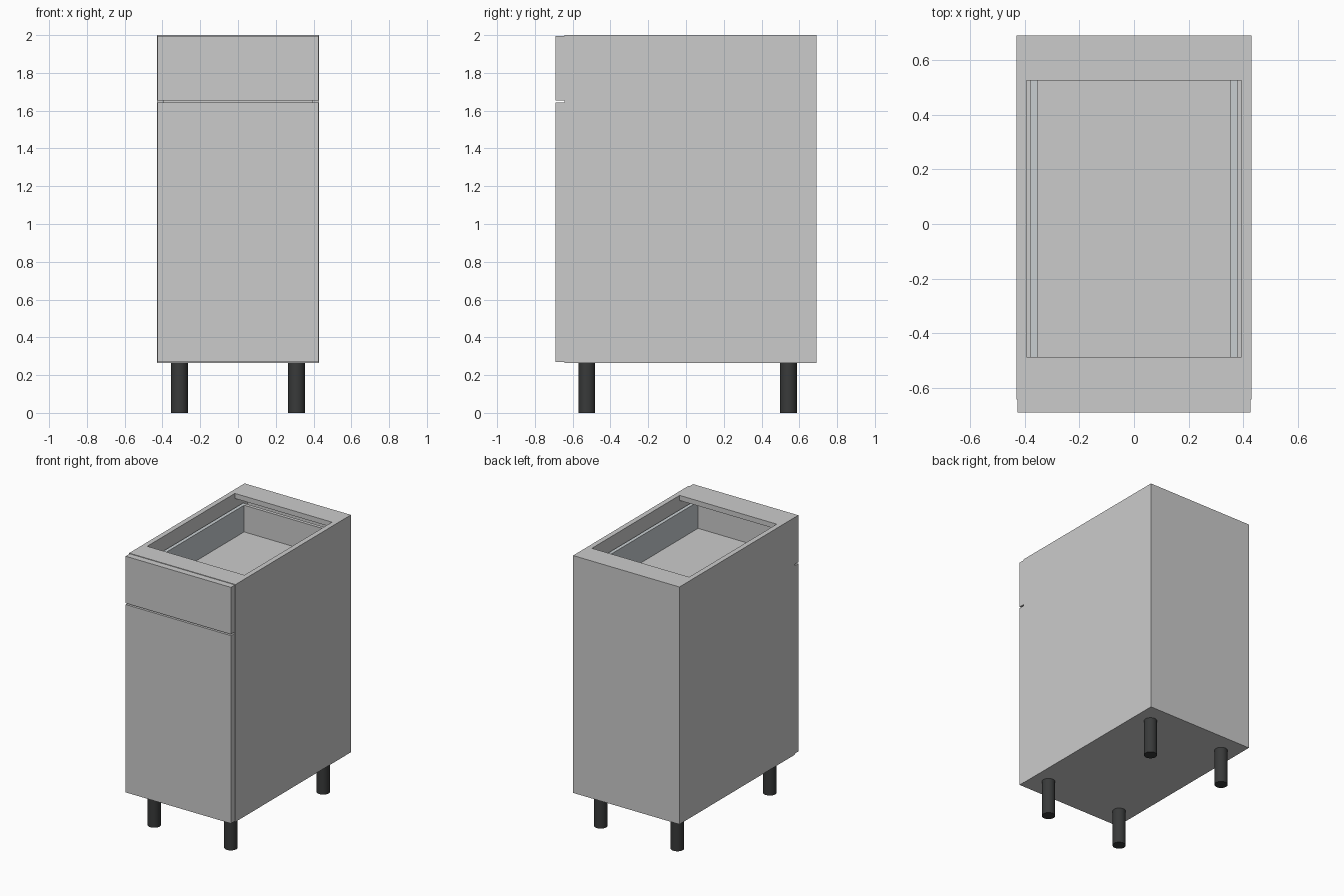
import bpy

if "Cube" in bpy.data.objects:
    bpy.data.objects.remove(bpy.data.objects["Cube"])


def material(name, color):
    m = bpy.data.materials.new(name)
    m.diffuse_color = (*color, 1)
    m.use_nodes = True
    m.node_tree.nodes["Principled BSDF"].inputs["Base Color"].default_value = m.diffuse_color
    return m


def box(name, x, y, z, mat=None):
    """Box from (min, max) ranges on each axis."""
    bpy.ops.mesh.primitive_cube_add(size=1, location=[(a + b) / 2 for a, b in (x, y, z)])
    ob = bpy.context.object
    ob.name = name
    ob.scale = [b - a for a, b in (x, y, z)]
    bpy.ops.object.transform_apply(location=False, rotation=False, scale=True)
    if mat:
        ob.data.materials.append(mat)
    return ob


black = material("black_plastic", (0.04, 0.042, 0.042))
metal = material("drawer_metal", (0.58, 0.62, 0.64))

W, T = 0.43, 0.037            # half width, panel thickness
I = W - T                     # inner half width
FRONT, BACK = -0.643, 0.69    # carcass depth range
LOW, TOP = 0.265, 2.0         # carcass height range

# Carcass
for side, s in (("left", -1), ("right", 1)):
    box(f"{side}_panel", sorted((s * I, s * W)), (FRONT, BACK), (LOW, TOP))
box("bottom_panel", (-I, I), (FRONT, BACK - 0.018), (LOW, LOW + T))
box("back_panel", (-I, I), (BACK - 0.018, BACK), (LOW, TOP))
box("front_top_rail", (-I, I), (FRONT, -0.487), (TOP - T, TOP))
box("back_top_rail", (-I, I), (0.525, BACK - 0.018), (TOP - T, TOP))

# Door and drawer front
box("door", (-0.426, 0.426), (-0.69, FRONT), (0.27, 1.643))
box("drawer_front", (-0.426, 0.426), (-0.69, FRONT), (1.653, 1.996))

# Drawer box
for side, s in (("left", -1), ("right", 1)):
    box(f"{side}_drawer_side", sorted((s * 0.353, s * 0.379)), (FRONT, 0.60), (1.68, 1.905), metal)
box("drawer_bottom", (-0.353, 0.353), (FRONT, 0.60), (1.68, 1.71))
box("drawer_back", (-0.353, 0.353), (0.575, 0.60), (1.71, 1.905))

# Legs
for x in (-0.31, 0.31):
    for y in (-0.525, 0.542):
        bpy.ops.mesh.primitive_cylinder_add(vertices=32, radius=0.0445, depth=LOW,
                                            location=(x, y, LOW / 2))
        leg = bpy.context.object
        leg.name = ("front" if y < 0 else "back") + ("_left_leg" if x < 0 else "_right_leg")
        leg.data.materials.append(black)
        bpy.ops.object.shade_smooth_by_angle()
